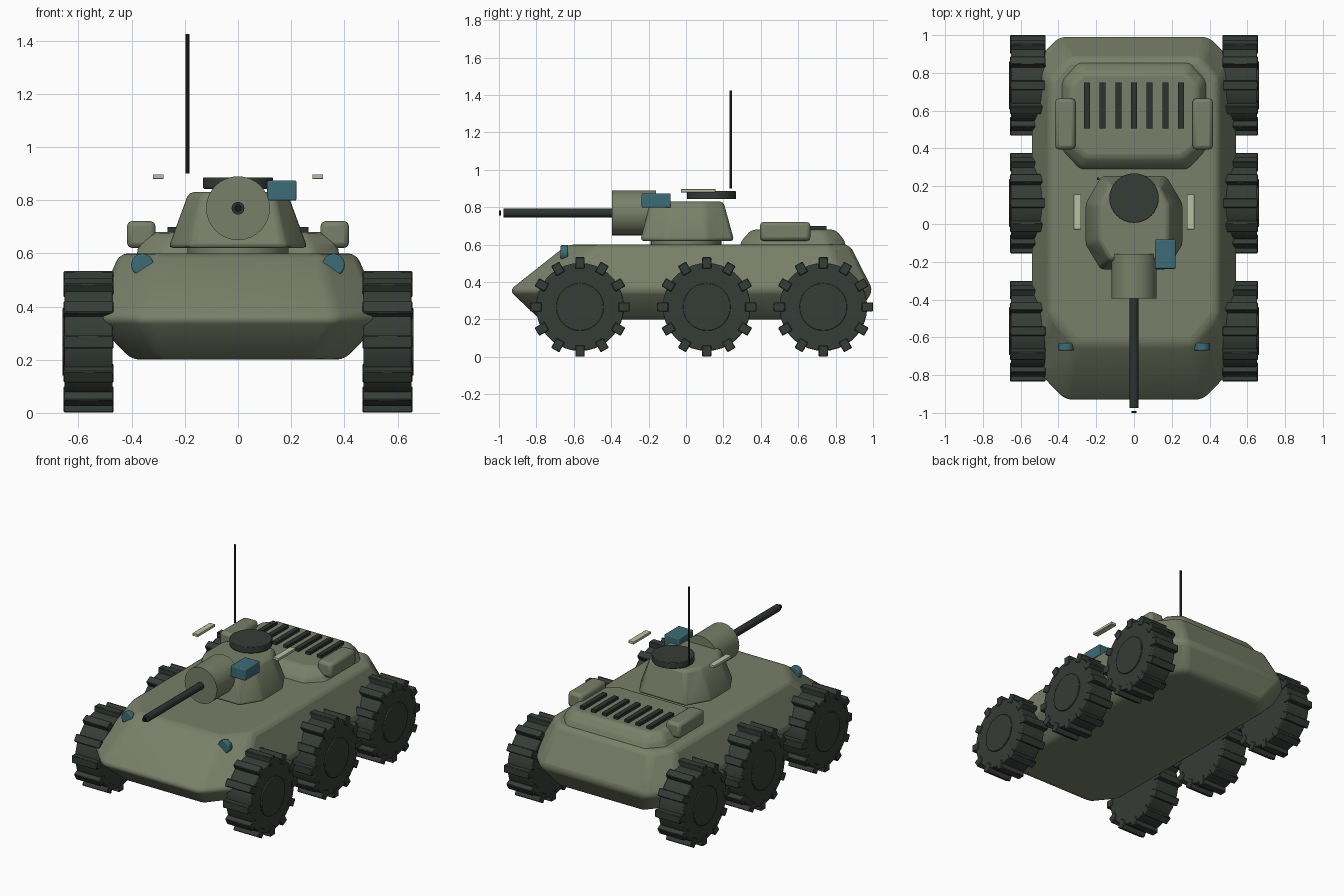
import bpy
import bmesh
from math import pi, radians
from mathutils import Matrix, Vector

start = bpy.data.objects.get("Cube")
if start:
    bpy.data.objects.remove(start, do_unlink=True)


def material(name, rgb):
    m = bpy.data.materials.new(name)
    m.use_nodes = True
    m.diffuse_color = (*rgb, 1)
    m.node_tree.nodes["Principled BSDF"].inputs["Base Color"].default_value = (*rgb, 1)
    return m


OLIVE = material("olive paint", (0.19, 0.215, 0.14))
RUBBER = material("dark rubber", (0.036, 0.045, 0.038))
METAL = material("gun metal", (0.026, 0.032, 0.030))
GLASS = material("teal glass", (0.045, 0.15, 0.18))
CREAM = material("cream", (0.50, 0.53, 0.37))
BLACK = material("black", (0.008, 0.009, 0.009))


def finish(bm, name, mat, bevel=0.0, segments=2):
    bmesh.ops.recalc_face_normals(bm, faces=bm.faces)
    mesh = bpy.data.meshes.new(name)
    bm.to_mesh(mesh)
    bm.free()
    mesh.materials.append(mat)
    obj = bpy.data.objects.new(name, mesh)
    bpy.context.collection.objects.link(obj)
    if bevel:
        mod = obj.modifiers.new("soft edges", "BEVEL")
        mod.width = bevel
        mod.segments = segments
        mod.limit_method = "ANGLE"
        mod.angle_limit = radians(20)
    bpy.ops.object.select_all(action="DESELECT")
    obj.select_set(True)
    bpy.context.view_layer.objects.active = obj
    bpy.ops.object.shade_smooth_by_angle(angle=radians(32))
    return obj


def add_box(bm, lo, hi, turn=Matrix()):
    lo, hi = Vector(lo), Vector(hi)
    place = Matrix.Translation((lo + hi) / 2) @ Matrix.Diagonal((*(hi - lo), 1))
    bmesh.ops.create_cube(bm, size=1, matrix=turn @ place)


def box(name, lo, hi, mat, bevel=0.0):
    bm = bmesh.new()
    add_box(bm, lo, hi)
    return finish(bm, name, mat, bevel)


def add_rod(bm, start, end, radius, sides=32):
    start, end = Vector(start), Vector(end)
    axis = end - start
    turn = axis.to_track_quat("Z", "Y").to_matrix().to_4x4()
    bmesh.ops.create_cone(bm, cap_ends=True, segments=sides, radius1=radius, radius2=radius,
                          depth=axis.length, matrix=Matrix.Translation((start + end) / 2) @ turn)


def rod(name, start, end, radius, mat, sides=32, bevel=0.0):
    bm = bmesh.new()
    add_rod(bm, start, end, radius, sides)
    return finish(bm, name, mat, bevel)


def ring(z, half, front, front_half, front_corner, rear_corner, rear, rear_half):
    """Eight-cornered plan outline, symmetric about x = 0."""
    right = [(front_half, front), (half, front_corner), (half, rear_corner), (rear_half, rear)]
    return [(x, y, z) for x, y in right] + [(-x, y, z) for x, y in reversed(right)]


def loft(name, rings, mat, bevel, segments=2):
    bm = bmesh.new()
    loops = [[bm.verts.new(p) for p in r] for r in rings]
    for low, high in zip(loops, loops[1:]):
        for i in range(len(low)):
            j = (i + 1) % len(low)
            bm.faces.new((low[i], low[j], high[j], high[i]))
    bm.faces.new(loops[0][::-1])
    bm.faces.new(loops[-1])
    return finish(bm, name, mat, bevel, segments)


# Hull, engine deck and turret
loft("hull", [ring(0.20, 0.40, -0.78, 0.29, -0.64, 0.78, 0.90, 0.31),
              ring(0.355, 0.55, -0.945, 0.37, -0.76, 0.85, 1.0, 0.40),
              ring(0.60, 0.445, -0.635, 0.31, -0.47, 0.76, 0.875, 0.35)], OLIVE, 0.03, 3)
loft("engine_deck", [ring(0.58, 0.38, 0.285, 0.285, 0.39, 0.76, 0.855, 0.295),
                     ring(0.62, 0.38, 0.295, 0.28, 0.39, 0.76, 0.85, 0.295),
                     ring(0.68, 0.335, 0.35, 0.25, 0.42, 0.73, 0.80, 0.27)], OLIVE, 0.02)
loft("turret", [ring(0.62, 0.262, -0.245, 0.18, -0.11, 0.11, 0.258, 0.175),
                ring(0.83, 0.185, -0.19, 0.13, -0.09, 0.10, 0.20, 0.13)], OLIVE, 0.018)
rod("turret_ring", (0, 0, 0.59), (0, 0, 0.63), 0.19, OLIVE)

# Gun
rod("gun_mantlet", (0, -0.395, 0.77), (0, -0.16, 0.77), 0.12, OLIVE)
rod("gun_barrel", (0, -0.975, 0.77), (0, -0.38, 0.77), 0.024, METAL, 20)
rod("gun_bore", (0, -1.0, 0.77), (0, -0.99, 0.77), 0.014, BLACK, 16)

# Turret fittings
rod("hatch", (0, 0.137, 0.843), (0, 0.137, 0.886), 0.131, RUBBER, 32, 0.004)
box("gun_sight", (0.11, -0.237, 0.798), (0.22, -0.082, 0.874), GLASS, 0.006)
rod("antenna", (-0.19, 0.239, 0.90), (-0.19, 0.239, 1.425), 0.0075, METAL, 10)

# Engine grille slats
bm = bmesh.new()
for i in range(-3, 4):
    x = i * 0.083
    add_box(bm, (x - 0.016, 0.505, 0.67), (x + 0.016, 0.75, 0.699))
finish(bm, "grille_slats", METAL)

# Paired fittings
for side, s in (("left", 1), ("right", -1)):
    inner, outer = sorted((s * 0.31, s * 0.418))
    box(side + "_stowage_box", (inner, 0.395, 0.62), (outer, 0.665, 0.722), OLIVE, 0.02)
    inner, outer = sorted((s * 0.28, s * 0.32))
    box(side + "_marker_bar", (inner, -0.028, 0.88), (outer, 0.157, 0.897), CREAM, 0.002)
    rod(side + "_headlight", (s * 0.36, -0.67, 0.557), (s * 0.36, -0.63, 0.557),
        0.042, GLASS, 24, 0.006)

# Wheels with lugged treads
AXLE_Z = 0.267
LUGS = 12
for side, s in (("left", 1), ("right", -1)):
    for place, y in (("front", -0.567), ("middle", 0.111), ("rear", 0.734)):
        name = side + "_" + place
        hub = Vector((s * 0.562, y, AXLE_Z))
        reach = Vector((0.09, 0, 0))
        rod(name + "_tyre", hub - reach, hub + reach, 0.235, RUBBER, 36, 0.006)
        rod(name + "_hub", hub - reach, hub + Vector((s * 0.099, 0, 0)), 0.127, RUBBER, 32, 0.003)
        bm = bmesh.new()
        for i in range(LUGS):
            turn = Matrix.Translation(hub) @ Matrix.Rotation(i * 2 * pi / LUGS, 4, "X")
            add_box(bm, (-0.094, -0.025, 0.205), (0.094, 0.025, 0.266), turn)
        finish(bm, name + "_lugs", RUBBER, 0.004, 1)
